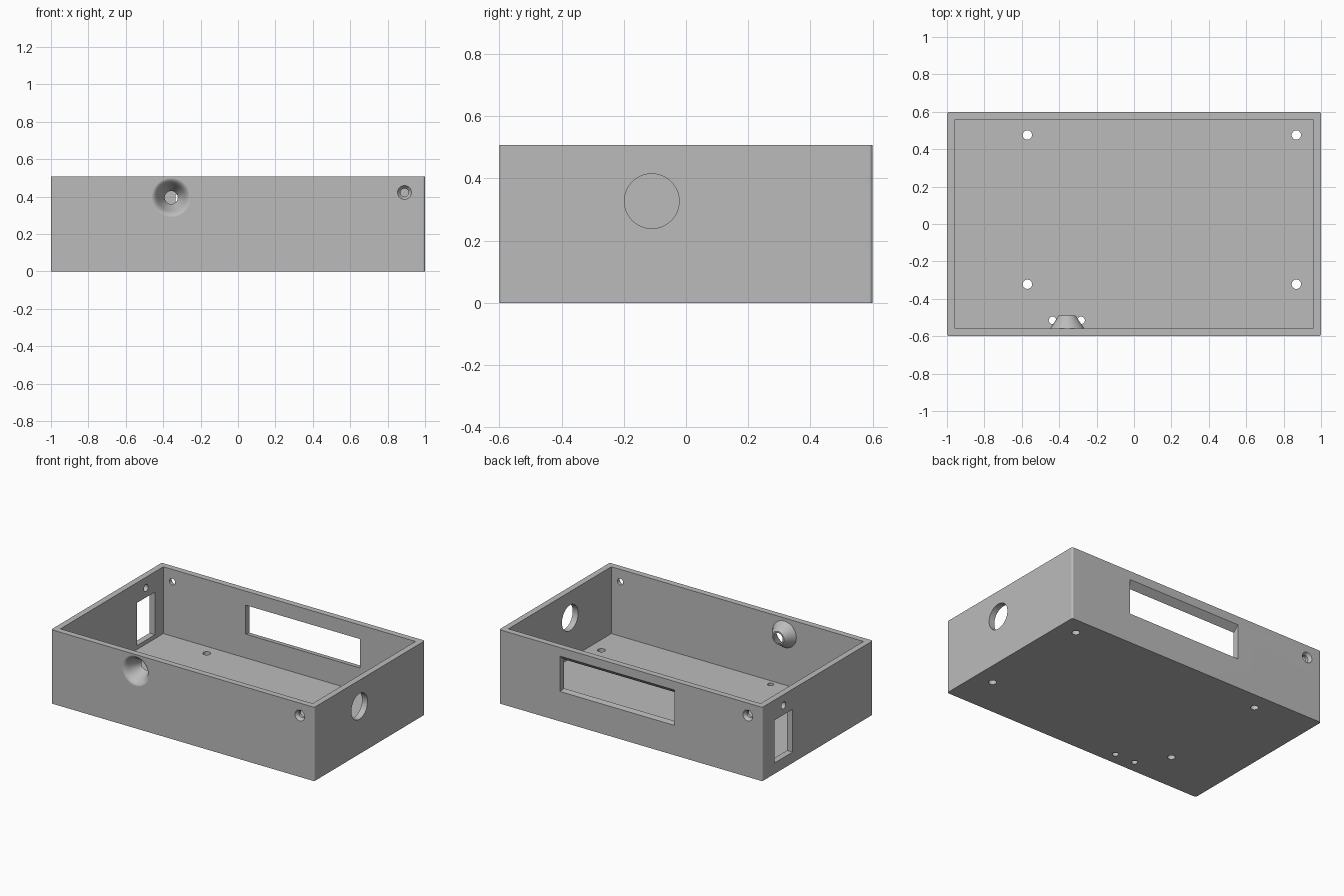
import bpy, bmesh
from math import cos, sin, tau
from mathutils import Vector

if "Cube" in bpy.data.objects:
    bpy.data.objects.remove(bpy.data.objects["Cube"])

HEIGHT, WALL, FLOOR = 0.507, 0.042, 0.048
HX, HY = 1.0, 0.6

grey = bpy.data.materials.new("plain grey")
grey.use_nodes = True
grey.diffuse_color = (0.5, 0.5, 0.5, 1)
grey.node_tree.nodes["Principled BSDF"].inputs["Base Color"].default_value = (0.5, 0.5, 0.5, 1)


def finish(name, bm):
    bmesh.ops.recalc_face_normals(bm, faces=bm.faces)
    mesh = bpy.data.meshes.new(name)
    bm.to_mesh(mesh)
    bm.free()
    mesh.materials.append(grey)
    obj = bpy.data.objects.new(name, mesh)
    bpy.context.collection.objects.link(obj)
    return obj


def box(name, low, high, corner=0):
    """Box between two corners, with optional rounded upright edges."""
    low, high = Vector(low), Vector(high)
    bm = bmesh.new()
    bmesh.ops.create_cube(bm, size=1)
    for v in bm.verts:
        v.co = (low + high) / 2 + v.co * (high - low)
    if corner:
        upright = [e for e in bm.edges
                   if abs(e.verts[0].co.z - e.verts[1].co.z) > 0.1]
        bmesh.ops.bevel(bm, geom=upright, offset=corner, segments=4,
                        profile=0.5, affect='EDGES')
    return finish(name, bm)


def lathe(name, origin, axis, profile, sides=48):
    """Closed turned solid; profile is (distance along axis, radius)."""
    bm = bmesh.new()
    axis = Vector(axis)
    u = axis.orthogonal().normalized()
    w = axis.cross(u)
    rings = [[bm.verts.new(Vector(origin) + axis * d
                           + (u * cos(tau * i / sides) + w * sin(tau * i / sides)) * r)
              for i in range(sides)] for d, r in profile]
    for a, b in zip(rings, rings[1:]):
        for i in range(sides):
            j = (i + 1) % sides
            bm.faces.new((a[i], a[j], b[j], b[i]))
    bm.faces.new(rings[0])
    bm.faces.new(rings[-1])
    return finish(name, bm)


def prism_x(name, x0, x1, outline):
    """Prism along x from a (y, z) outline."""
    bm = bmesh.new()
    face = bm.faces.new([bm.verts.new((x0, y, z)) for y, z in outline])
    out = bmesh.ops.extrude_face_region(bm, geom=[face])
    for v in out["geom"]:
        if isinstance(v, bmesh.types.BMVert):
            v.co.x = x1
    return finish(name, bm)


def combine(target, tool, operation='DIFFERENCE'):
    """Apply a boolean and discard the tool object."""
    tool.hide_render = True
    mod = target.modifiers.new(tool.name, 'BOOLEAN')
    mod.operation, mod.solver, mod.object = operation, 'EXACT', tool
    bpy.context.view_layer.objects.active = target
    bpy.ops.object.modifier_apply(modifier=mod.name)
    bpy.data.objects.remove(tool)


# Open tray with rounded upright corners
case = box("enclosure_tray", (-HX, -HY, 0), (HX, HY, HEIGHT), corner=0.012)
combine(case, box("cavity", (WALL - HX, WALL - HY, FLOOR), (HX - WALL, HY - WALL, 1)))

# Tapered boss inside the front wall and its flared opening
dish = (-0.357, -HY, 0.395)
combine(case, lathe("funnel_boss", dish, (0, 1, 0), [(0.025, 0.102), (0.11, 0.045)]), 'UNION')
combine(case, lathe("funnel_opening", dish, (0, 1, 0),
                    [(-0.001, 0.108), (0.003, 0.096), (0.01, 0.087), (0.02, 0.079),
                     (0.035, 0.071), (0.11, 0.035), (0.13, 0.03)]))

# Countersunk screw holes, one in the front wall and one in the back wall
for side in (-1, 1):
    combine(case, lathe("screw_hole", (-side * 0.89, side * HY, 0.422), (0, -side, 0),
                        [(-0.001, 0.038), (0.02, 0.022), (0.06, 0.022)], 32))

# Round port in the +x wall, small hole in the -x wall
combine(case, lathe("side_port", (HX, -0.11, 0.327), (-1, 0, 0), [(-0.02, 0.088), (0.08, 0.088)]))
combine(case, lathe("side_hole", (-HX, 0.37, 0.433), (1, 0, 0), [(-0.02, 0.024), (0.08, 0.024)], 32))

# Upright window in the -x wall
combine(case, box("side_window", (-1.1, 0.272, 0.075), (-0.9, 0.468, 0.368)))

# Long back window with a sloping upper edge
combine(case, prism_x("back_window", -0.334, 0.536,
                      [(0.54, 0.214), (0.62, 0.202), (0.62, 0.466), (0.54, 0.394)]))

# Mounting holes in the floor, and two small ones beside the boss
holes = [(x, y, 0.025) for x in (-0.57, 0.868) for y in (-0.322, 0.476)]
holes += [(x, -0.515, 0.02) for x in (-0.436, -0.283)]
for x, y, r in holes:
    combine(case, lathe("floor_hole", (x, y, 0), (0, 0, 1), [(-0.02, r), (0.08, r)], 32))

# Smooth rounded surfaces while keeping flat walls crisp
bpy.ops.object.select_all(action='DESELECT')
case.select_set(True)
bpy.context.view_layer.objects.active = case
bpy.ops.object.shade_smooth_by_angle(angle=0.52)
case.modifiers.new("flat_walls", 'WEIGHTED_NORMAL').keep_sharp = True
